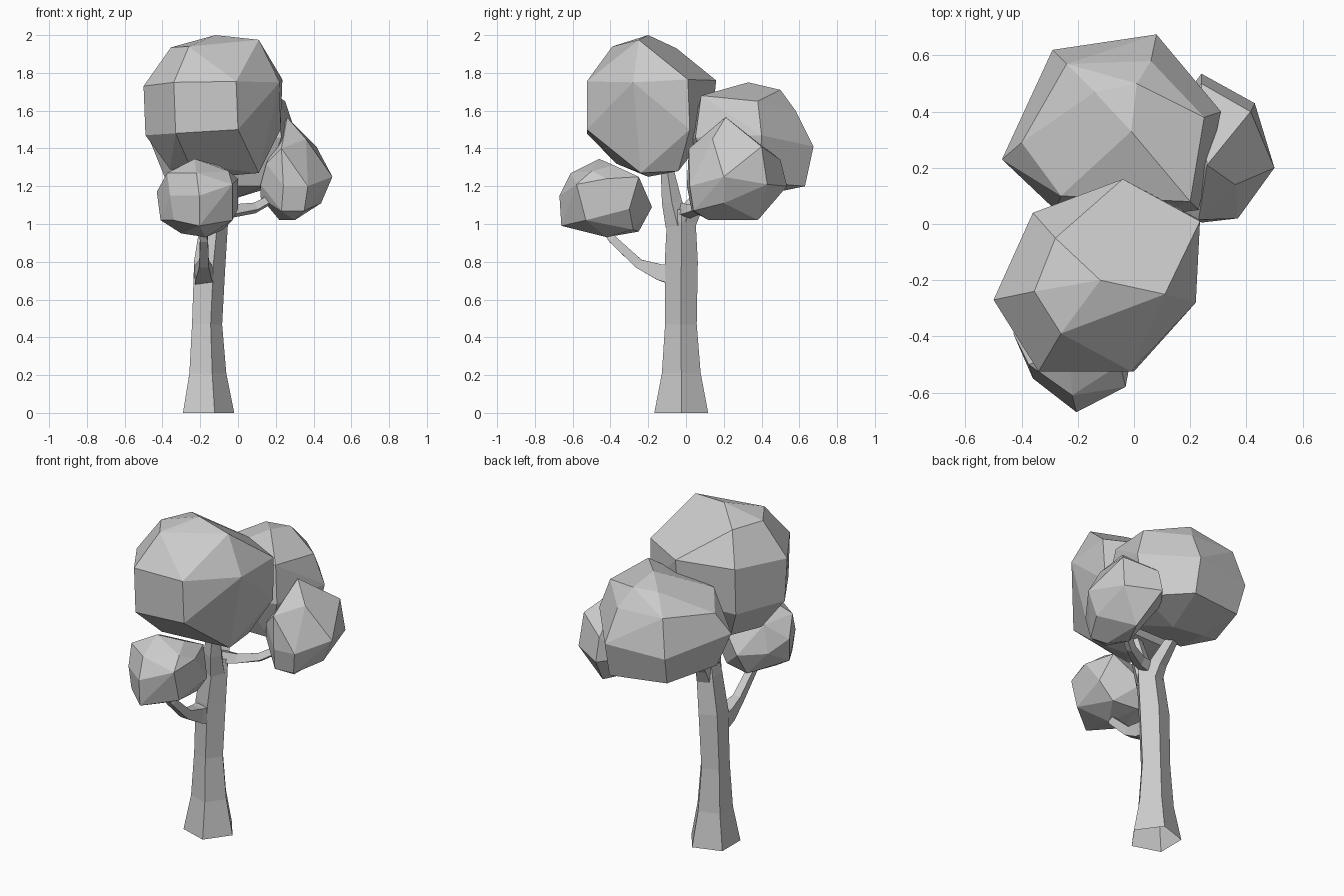
import bpy, bmesh, math
from mathutils import Vector


def finish(bm, name):
    bmesh.ops.recalc_face_normals(bm, faces=bm.faces[:])
    mesh = bpy.data.meshes.new(name)
    bm.to_mesh(mesh)
    bm.free()
    obj = bpy.data.objects.new(name, mesh)
    bpy.context.collection.objects.link(obj)
    return obj


def limb(name, path, sides=5):
    """Faceted open-ended tube through (x, y, z, radius) stations."""
    bm = bmesh.new()
    pts = [Vector(p[:3]) for p in path]
    rings = []
    for i, p in enumerate(pts):
        if i == 0:
            tangent = pts[1] - p
        else:
            tangent = pts[min(i + 1, len(pts) - 1)] - pts[i - 1]
        rot = Vector((0, 0, 1)).rotation_difference(tangent.normalized())
        ring = []
        for k in range(sides):
            a = math.tau * (k + (0.5 if sides == 4 else 0)) / sides
            ring.append(bm.verts.new(p + rot @ (Vector((math.cos(a), math.sin(a), 0)) * path[i][3])))
        rings.append(ring)
    for a, b in zip(rings, rings[1:]):
        for k in range(sides):
            n = (k + 1) % sides
            bm.faces.new((a[k], a[n], b[n], b[k]))
    return finish(bm, name)


def clump(name, points):
    """Faceted leaf mass: hull of its corner points, near-flat facets merged."""
    bm = bmesh.new()
    for p in points:
        bm.verts.new(p)
    bmesh.ops.convex_hull(bm, input=bm.verts[:])
    bmesh.ops.delete(bm, geom=[v for v in bm.verts if not v.link_faces], context='VERTS')
    bmesh.ops.dissolve_limit(bm, angle_limit=math.radians(9), verts=bm.verts[:], edges=bm.edges[:])
    return finish(bm, name)


# Trunk with flared foot, leaning into the fork
limb("trunk", [(-.17, -.025, 0, .15), (-.17, -.025, .21, .108), (-.172, -.027, .47, .088),
               (-.158, -.025, .80, .092), (-.132, -.025, 1.02, .08), (-.128, -.025, 1.08, .07)])

# Branches into each leaf mass
limb("front_branch", [(-.178, -.06, .73, .075), (-.182, -.14, .745, .06), (-.18, -.25, .79, .036),
                      (-.18, -.39, .92, .03), (-.19, -.42, .96, .025)], 4)
limb("upper_branch", [(-.13, -.045, 1.0, .068), (-.115, -.075, 1.12, .056), (-.09, -.1, 1.29, .036)])
limb("back_branch", [(-.13, -.01, 1.0, .065), (-.14, .04, 1.09, .052), (-.165, .15, 1.23, .035)])
limb("right_branch", [(-.12, -.01, 1.07, .05), (-.02, .02, 1.07, .038), (.09, .08, 1.085, .03),
                      (.18, .14, 1.135, .027)], 4)

# Large top foliage
clump("top_foliage", [
    (-.12, -.2, 2.0), (-.26, -.39, 1.94), (.11, -.25, 1.975), (-.28, -.05, 1.93), (-.355, -.24, 1.935),
    (-.04, .16, 1.76), (.235, .01, 1.765), (.22, -.28, 1.75), (-.01, -.525, 1.755), (-.34, -.525, 1.75),
    (-.5, -.27, 1.73), (-.36, .04, 1.74), (-.04, .13, 1.5), (.225, .02, 1.5),
    (0, -.525, 1.5), (-.33, -.525, 1.48), (-.49, -.26, 1.47), (-.36, .03, 1.46),
    (-.12, -.2, 1.25), (-.26, -.37, 1.32), (.11, -.24, 1.27), (.1, -.04, 1.28), (-.27, -.05, 1.28),
    (-.36, -.22, 1.29)])

# Rear foliage
clump("back_foliage", [
    (-.01, .33, 1.75), (.01, .5, 1.71), (-.14, .47, 1.71), (-.24, .57, 1.61),
    (-.29, .62, 1.39), (.08, .675, 1.41), (.06, .58, 1.6), (.31, .4, 1.47), (.25, .38, 1.65),
    (.2, .08, 1.68), (.23, .05, 1.46), (-.47, .23, 1.45), (-.4, .29, 1.58), (-.28, .05, 1.42),
    (-.26, .1, 1.63), (0, .02, 1.44), (-.385, .25, 1.24), (-.27, .57, 1.22), (.08, .63, 1.2),
    (.26, .39, 1.22), (-.24, .12, 1.2), (.14, .12, 1.2), (0, .34, 1.14), (-.2, .36, 1.15)])

# Right foliage
clump("right_foliage", [
    (.26, .21, 1.565), (.415, .4, 1.41), (.24, .5, 1.34), (.24, .535, 1.2), (.43, .43, 1.21),
    (.5, .2, 1.25), (.37, .02, 1.2), (.24, .005, 1.2), (.23, .015, 1.4), (.36, .14, 1.45),
    (.44, .2, 1.11), (.3, .38, 1.02), (.22, .22, 1.02), (.35, .04, 1.07), (.23, .03, 1.07),
    (.12, .14, 1.14), (.12, .1, 1.21), (.15, .06, 1.32), (.15, .25, 1.32), (.14, .4, 1.2),
    (.3, .12, 1.02)])

# Low front foliage
clump("front_foliage", [
    (-.23, -.46, 1.345), (-.375, -.5, 1.27), (-.22, -.61, 1.27), (-.05, -.5, 1.28), (-.1, -.38, 1.31),
    (-.32, -.3, 1.26), (-.43, -.39, 1.17), (-.36, -.55, 1.15), (-.205, -.67, 1.15), (-.03, -.58, 1.21),
    (0, -.42, 1.24), (-.06, -.25, 1.25), (-.22, -.18, 1.09), (-.36, -.28, 1.1), (0, -.3, 1.08),
    (-.41, -.42, 1.02), (-.34, -.55, 1.02), (-.205, -.66, .99), (-.03, -.53, 1.02),
    (-.3, -.45, .95), (-.17, -.42, .93), (-.08, -.28, .97), (-.24, -.25, .96)])
